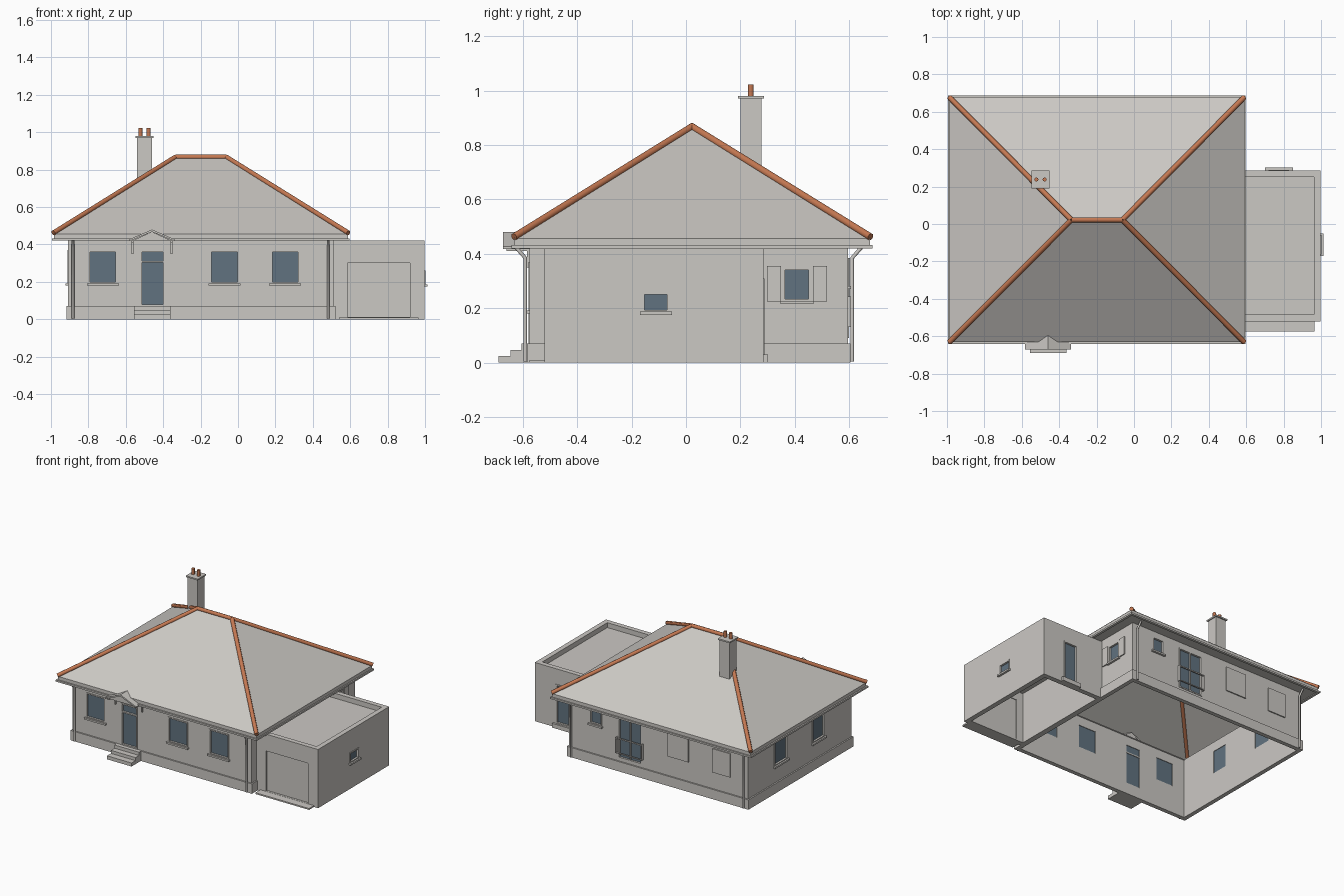
import bpy, bmesh
from mathutils import Vector

if "Cube" in bpy.data.objects:
    bpy.data.objects.remove(bpy.data.objects["Cube"])


def material(name, rgb):
    m = bpy.data.materials.new(name)
    m.diffuse_color = (*rgb, 1)
    m.use_nodes = True
    m.node_tree.nodes["Principled BSDF"].inputs["Base Color"].default_value = m.diffuse_color
    return m


RENDER = material("pale_grey", (0.60, 0.58, 0.55))
GLASS = material("blue_grey_glass", (0.12, 0.17, 0.215))
CLAY = material("terracotta", (0.56, 0.19, 0.085))


def new_object(name, bm, mat):
    bmesh.ops.recalc_face_normals(bm, faces=bm.faces)
    me = bpy.data.meshes.new(name)
    bm.to_mesh(me)
    bm.free()
    me.materials.append(mat)
    ob = bpy.data.objects.new(name, me)
    bpy.context.collection.objects.link(ob)
    return ob


def add_box(bm, x0, x1, y0, y1, z0, z1):
    v = bmesh.ops.create_cube(bm, size=1)["verts"]
    for p in v:
        p.co = ((x0 + x1) / 2 + p.co.x * (x1 - x0),
                (y0 + y1) / 2 + p.co.y * (y1 - y0),
                (z0 + z1) / 2 + p.co.z * (z1 - z0))


def boxes(name, mat, *dims):
    bm = bmesh.new()
    for d in dims:
        add_box(bm, *d)
    return new_object(name, bm, mat)


def ring(name, mat, x0, x1, y0, y1, t, z0, z1):
    """Rectangular hollow frame with wall thickness t."""
    bm = bmesh.new()
    loops = []
    for i, z in ((0, z0), (0, z1), (t, z1), (t, z0)):
        loops.append([bm.verts.new(p) for p in ((x0 + i, y0 + i, z), (x1 - i, y0 + i, z),
                                                (x1 - i, y1 - i, z), (x0 + i, y1 - i, z))])
    for a in range(4):
        for k in range(4):
            p, q = loops[a], loops[(a + 1) % 4]
            bm.faces.new((p[k], p[(k + 1) % 4], q[(k + 1) % 4], q[k]))
    return new_object(name, bm, mat)


def tube(name, mat, points, r):
    cu = bpy.data.curves.new(name, "CURVE")
    cu.dimensions = "3D"
    cu.bevel_depth = r
    cu.bevel_resolution = 2
    cu.use_fill_caps = True
    sp = cu.splines.new("POLY")
    sp.points.add(len(points) - 1)
    for s, p in zip(sp.points, points):
        s.co = (*p, 1)
    cu.materials.append(mat)
    ob = bpy.data.objects.new(name, cu)
    bpy.context.collection.objects.link(ob)
    return ob


# Outer planes of every wall: (axis across the wall, position, outward sign)
SIDES = {"front": ("y", -0.575, -1), "back": ("y", 0.595, 1),
         "left": ("x", -0.908, -1), "right": ("x", 0.51, 1),
         "garage_front": ("y", -0.52, -1), "garage_back": ("y", 0.285, 1),
         "garage_side": ("x", 0.998, 1)}


def on_wall(side, u0, u1, d0, d1, z0, z1):
    """Box limits from along-wall range, outward depth range and height range."""
    axis, pos, s = SIDES[side]
    a, b = sorted((pos + s * d0, pos + s * d1))
    return (u0, u1, a, b, z0, z1) if axis == "y" else (a, b, u0, u1, z0, z1)


# Main walls, plinth and garage shell
house = ring("house_walls", RENDER, -0.908, 0.51, -0.575, 0.595, 0.02, 0, 0.43)
ring("plinth", RENDER, -0.918, 0.52, -0.585, 0.605, 0.012, 0, 0.07)
garage = ring("garage_walls", RENDER, 0.495, 0.998, -0.52, 0.285, 0.035, 0, 0.42)
boxes("garage_roof", RENDER, (0.52, 0.97, -0.49, 0.26, 0.365, 0.385))

# Windows and glazed doors: name, side, start, end, bottom, top, has sill
OPENINGS = [
    ("front_window_a", "front", -0.80, -0.645, 0.19, 0.37, True),
    ("front_door", "front", -0.522, -0.393, 0.071, 0.37, False),
    ("front_window_b", "front", -0.15, 0.005, 0.19, 0.37, True),
    ("front_window_c", "front", 0.175, 0.33, 0.19, 0.37, True),
    ("left_window_a", "left", -0.27, -0.13, 0.19, 0.37, True),
    ("left_window_b", "left", 0.15, 0.30, 0.19, 0.37, True),
    ("right_window", "right", 0.355, 0.46, 0.225, 0.35, True),
    ("back_window", "back", 0.25, 0.345, 0.28, 0.385, True),
    ("back_door", "back", -0.07, 0.12, 0.09, 0.385, False),
    ("garage_window", "garage_side", -0.162, -0.06, 0.185, 0.26, True),
    ("garage_back_door", "garage_back", 0.72, 0.83, 0.03, 0.31, False),
]
house_cuts, garage_cuts = [], [on_wall("garage_front", 0.585, 0.92, -0.06, 0.03, 0.011, 0.30)]
for name, side, u0, u1, z0, z1, sill in OPENINGS:
    cuts = garage_cuts if "garage" in side else house_cuts
    cuts.append(on_wall(side, u0, u1, -0.05 if cuts is garage_cuts else -0.03, 0.03, z0, z1))
    w = 0.009
    frame = [(u0, u0 + w, z0, z1), (u1 - w, u1, z0, z1),
             (u0 + w, u1 - w, z0, z0 + w), (u0 + w, u1 - w, z1 - w, z1)]
    if name == "front_door":
        frame.append((u0 + w, u1 - w, 0.303, 0.312))
    if name == "back_door":
        frame.append((0.021, 0.029, z0, z1))
    parts = [on_wall(side, a, b, -0.02, 0.004, c, d) for a, b, c, d in frame]
    if sill:
        parts.append(on_wall(side, u0 - 0.008, u1 + 0.008, -0.015, 0.015, z0 - 0.01, z0 + 0.002))
    boxes(name + "_frame", RENDER, *parts)
    boxes(name + "_glass", GLASS, on_wall(side, u0 + 0.004, u1 - 0.004, -0.016, -0.010,
                                          z0 + 0.004, z1 - 0.004))

# Cut the openings through the walls
for walls, cuts in ((house, house_cuts), (garage, garage_cuts)):
    cutter = boxes("opening_cutter", RENDER, *cuts)
    cutter.hide_render = True
    mod = walls.modifiers.new("openings", "BOOLEAN")
    mod.operation, mod.solver, mod.object = "DIFFERENCE", "EXACT", cutter
    bpy.context.view_layer.objects.active = walls
    bpy.ops.object.modifier_apply(modifier=mod.name)
    bpy.data.objects.remove(cutter)

# Garage door, ramp and back step
boxes("garage_door", RENDER, on_wall("garage_front", 0.58, 0.925, -0.03, -0.015, 0.008, 0.305))
boxes("garage_ramp", RENDER, (0.54, 0.965, -0.575, -0.515, 0, 0.01))
boxes("garage_back_step", RENDER, (0.70, 0.85, 0.28, 0.302, 0, 0.03))

# Shutters beside the right window and closed shutters at the back
boxes("right_shutters", RENDER, on_wall("right", 0.297, 0.349, 0, 0.008, 0.225, 0.355),
      on_wall("right", 0.466, 0.518, 0, 0.008, 0.225, 0.355))
boxes("back_shutters", RENDER, on_wall("back", -0.44, -0.275, 0, 0.008, 0.21, 0.385),
      on_wall("back", -0.77, -0.70, 0, 0.008, 0.19, 0.36),
      on_wall("back", -0.698, -0.63, 0, 0.008, 0.19, 0.36))

# Railing across the glazed back door
boxes("back_railing", RENDER, on_wall("back", -0.08, 0.13, 0.012, 0.02, 0.235, 0.243),
      on_wall("back", -0.08, 0.13, 0.012, 0.02, 0.13, 0.136),
      on_wall("back", -0.08, -0.073, 0, 0.02, 0.13, 0.243),
      on_wall("back", 0.123, 0.13, 0, 0.02, 0.13, 0.243))

# Hipped roof shell
EX, EY, EZ = (-0.987, 0.59), (-0.632, 0.678), 0.457
bm = bmesh.new()
c = [bm.verts.new((x, y, EZ)) for x, y in ((EX[0], EY[0]), (EX[1], EY[0]),
                                           (EX[1], EY[1]), (EX[0], EY[1]))]
ra, rb = bm.verts.new((-0.335, 0.022, 0.867)), bm.verts.new((-0.062, 0.022, 0.867))
for f in ((c[0], c[1], rb, ra), (c[1], c[2], rb), (c[2], c[3], ra, rb), (c[3], c[0], ra)):
    bm.faces.new(f)
new_object("hipped_roof", bm, RENDER)

# Fascia, soffit and gutter
ring("fascia", RENDER, -0.985, 0.588, -0.63, 0.676, 0.015, 0.425, 0.457)
ring("soffit", RENDER, -0.98, 0.583, -0.625, 0.671, 0.075, 0.425, 0.431)
ring("gutter", RENDER, -0.995, 0.597, -0.641, 0.686, 0.018, 0.42, 0.432)

# Terracotta ridge and hip caps
ends = (Vector(ra_co) for ra_co in ((-0.335, 0.022, 0.867), (-0.062, 0.022, 0.867)))
left_end, right_end = ends
tube("ridge_cap", CLAY, [left_end, right_end], 0.014)
for x, top in ((EX[0], left_end), (EX[1], right_end)):
    for y in EY:
        tube("hip_cap", CLAY, [(x, y, EZ + 0.005), top], 0.014)

# Chimney with cap and two pots
boxes("chimney", RENDER, (-0.54, -0.46, 0.2, 0.277, 0.68, 0.972),
      (-0.547, -0.453, 0.191, 0.286, 0.97, 0.98))
for x in (-0.522, -0.478):
    tube("chimney_pot", CLAY, [(x, 0.238, 0.975), (x, 0.238, 1.022)], 0.011)

# Downpipes at the four corners
for x in (-0.882, 0.482):
    for wall, s in ((-0.575, -1), (0.595, 1)):
        y = wall + s * 0.016
        tube("downpipe", RENDER, [(x, y, 0.005), (x, y, 0.385),
                                  (x, y + s * 0.035, 0.425)], 0.007)

# Front steps
boxes("front_steps", RENDER, (-0.555, -0.36, -0.69, -0.57, 0, 0.025),
      (-0.555, -0.36, -0.645, -0.57, 0.025, 0.047),
      (-0.555, -0.36, -0.605, -0.57, 0.047, 0.07))


def prism(name, profile, y0, y1):
    bm = bmesh.new()
    f = bm.faces.new([bm.verts.new((x, y0, z)) for x, z in profile])
    r = bmesh.ops.extrude_face_region(bm, geom=[f])["geom"]
    bmesh.ops.translate(bm, vec=(0, y1 - y0, 0),
                        verts=[v for v in r if isinstance(v, bmesh.types.BMVert)])
    return new_object(name, bm, RENDER)


# Gabled door canopy with brackets
prism("canopy_roof", [(-0.583, 0.417), (-0.46, 0.468), (-0.337, 0.417),
                      (-0.337, 0.427), (-0.46, 0.48), (-0.583, 0.427)], -0.672, -0.57)
prism("canopy_gable", [(-0.565, 0.42), (-0.355, 0.42), (-0.46, 0.468)], -0.66, -0.57)
for x in (-0.57, -0.36):
    boxes("canopy_bracket", RENDER, (x, x + 0.01, -0.585, -0.57, 0.35, 0.42),
          (x, x + 0.01, -0.66, -0.57, 0.41, 0.422))
